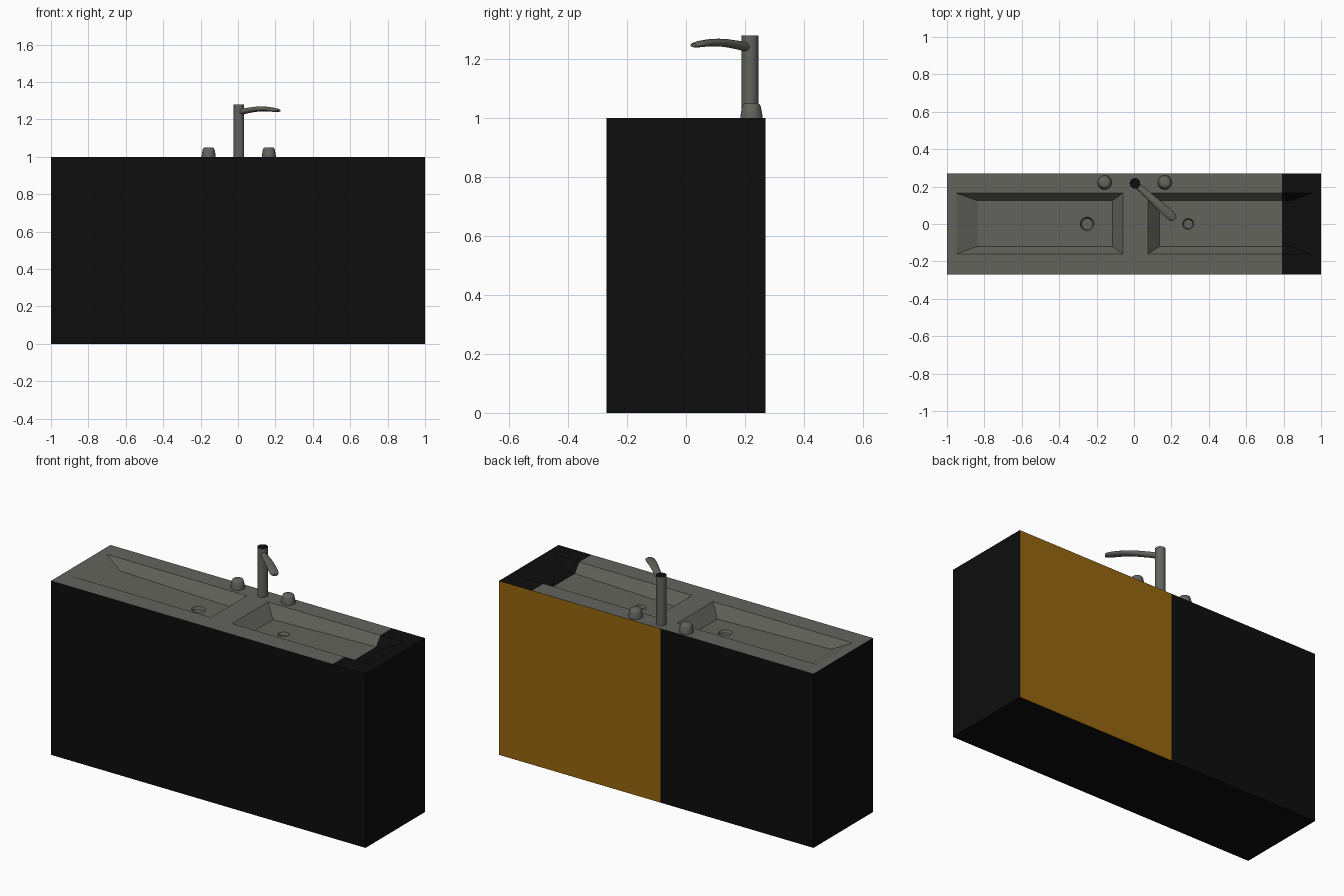
import bpy, bmesh, math
from mathutils import Vector

if "Cube" in bpy.data.objects:
    bpy.data.objects.remove(bpy.data.objects["Cube"])


def material(name, rgb):
    m = bpy.data.materials.new(name)
    m.diffuse_color = (*rgb, 1)
    m.use_nodes = True
    m.node_tree.nodes["Principled BSDF"].inputs["Base Color"].default_value = m.diffuse_color
    return m


BLACK = material("black", (0.004, 0.004, 0.004))
GREY = material("stone grey", (0.125, 0.125, 0.11))
ORANGE = material("amber", (0.31, 0.135, 0.005))


def make(name, bm, mats, smooth=False):
    bmesh.ops.recalc_face_normals(bm, faces=bm.faces)
    me = bpy.data.meshes.new(name)
    bm.to_mesh(me)
    bm.free()
    ob = bpy.data.objects.new(name, me)
    bpy.context.collection.objects.link(ob)
    for m in mats:
        me.materials.append(m)
    if smooth:
        bpy.ops.object.select_all(action='DESELECT')
        bpy.context.view_layer.objects.active = ob
        ob.select_set(True)
        bpy.ops.object.shade_smooth_by_angle(angle=math.radians(40))
    return ob


def loft(bm, rings):
    """Skin closed rings of points and cap both ends."""
    vs = [[bm.verts.new(p) for p in r] for r in rings]
    n = len(vs[0])
    for a, b in zip(vs, vs[1:]):
        for i in range(n):
            bm.faces.new((a[i], a[(i + 1) % n], b[(i + 1) % n], b[i]))
    bm.faces.new(vs[0][::-1])
    bm.faces.new(vs[-1])


def circle(x, y, z, r, n=32):
    return [(x + r * math.cos(2 * math.pi * i / n), y + r * math.sin(2 * math.pi * i / n), z)
            for i in range(n)]


def cutter(name, rings, target):
    bm = bmesh.new()
    loft(bm, rings)
    ob = make(name, bm, [])
    ob.hide_render = True
    mod = target.modifiers.new(name, 'BOOLEAN')
    mod.operation = 'DIFFERENCE'
    mod.solver = 'EXACT'
    mod.object = ob
    return ob


# cabinet block
bm = bmesh.new()
loft(bm, [[(-1, -.27, z), (1, -.27, z), (1, .27, z), (-1, .27, z)] for z in (0, 1)])
cabinet = make("sink_cabinet", bm, [BLACK, GREY, ORANGE])

# two basins, floors falling gently towards the middle, each with a drain
cutters = []
for side, xo, xi, fo, fi, dx, dr in (("left", -.95, -.06, -.838, -.115, -.25, .037),
                                     ("right", .95, .075, .838, .135, .29, .03)):
    rim = [(xo, -.16), (xi, -.16), (xi, .165), (xo, .165)]
    floor = [(fo, -.12, .95), (fi, -.12, .93), (fi, .125, .93), (fo, .125, .95)]
    cutters.append(cutter(side + "_basin_cutter",
                          [floor, [(x, y, 1) for x, y in rim], [(x, y, 1.1) for x, y in rim]], cabinet))
    cutters.append(cutter(side + "_drain_cutter",
                          [circle(dx, 0, .918, dr * .8), circle(dx, 0, .934, dr),
                           circle(dx, 0, .96, dr)], cabinet))

# apply cuts, split at the colour borders and colour by position
dg = bpy.context.evaluated_depsgraph_get()
bm = bmesh.new()
bm.from_object(cabinet, dg)
cabinet.modifiers.clear()
for c in cutters:
    bpy.data.objects.remove(c)
for x in (-.026, .79):
    bmesh.ops.bisect_plane(bm, geom=bm.verts[:] + bm.edges[:] + bm.faces[:],
                           plane_co=(x, 0, 0), plane_no=(1, 0, 0))
for f in bm.faces:
    c = f.calc_center_median()
    f.smooth = False
    if c.y > .269:
        f.material_index = 2 if c.x > -.026 else 0
    elif c.y < -.269 or abs(c.x) > .999 or c.z < .5:
        f.material_index = 0
    else:
        f.material_index = 1 if c.x < .79 else 0
bm.to_mesh(cabinet.data)
bm.free()

# tap column with black top
TX, TY = .005, .217
bm = bmesh.new()
loft(bm, [circle(TX, TY, .995, .028), circle(TX, TY, 1.28, .028)])
for f in bm.faces:
    f.material_index = 1 if f.calc_center_median().z > 1.27 else 0
make("tap_column", bm, [GREY, BLACK], True)

# arched spout, flattening and widening to the tip
d = Vector((.743, -.669, 0))
side = Vector((.669, .743, 0))
bm = bmesh.new()
rings = []
for s, z, w, h in ((.01, 1.239, .017, .016), (.06, 1.247, .018, .015), (.11, 1.253, .020, .014),
                   (.16, 1.256, .022, .013), (.21, 1.255, .024, .012), (.25, 1.251, .025, .011),
                   (.275, 1.248, .022, .009), (.287, 1.246, .013, .006)):
    p = Vector((TX, TY, z)) + d * s
    rings.append([p + side * w * math.cos(a) + Vector((0, 0, h * math.sin(a)))
                  for a in (2 * math.pi * i / 20 for i in range(20))])
loft(bm, rings)
make("tap_spout", bm, [GREY], True)

# two rounded tap knobs
for name, x in (("left_knob", -.157), ("right_knob", .165)):
    bm = bmesh.new()
    loft(bm, [circle(x, .222, z, r) for r, z in
              ((.038, .995), (.038, 1.003), (.035, 1.022), (.032, 1.037), (.028, 1.046), (.021, 1.05))])
    make(name, bm, [GREY], True)
